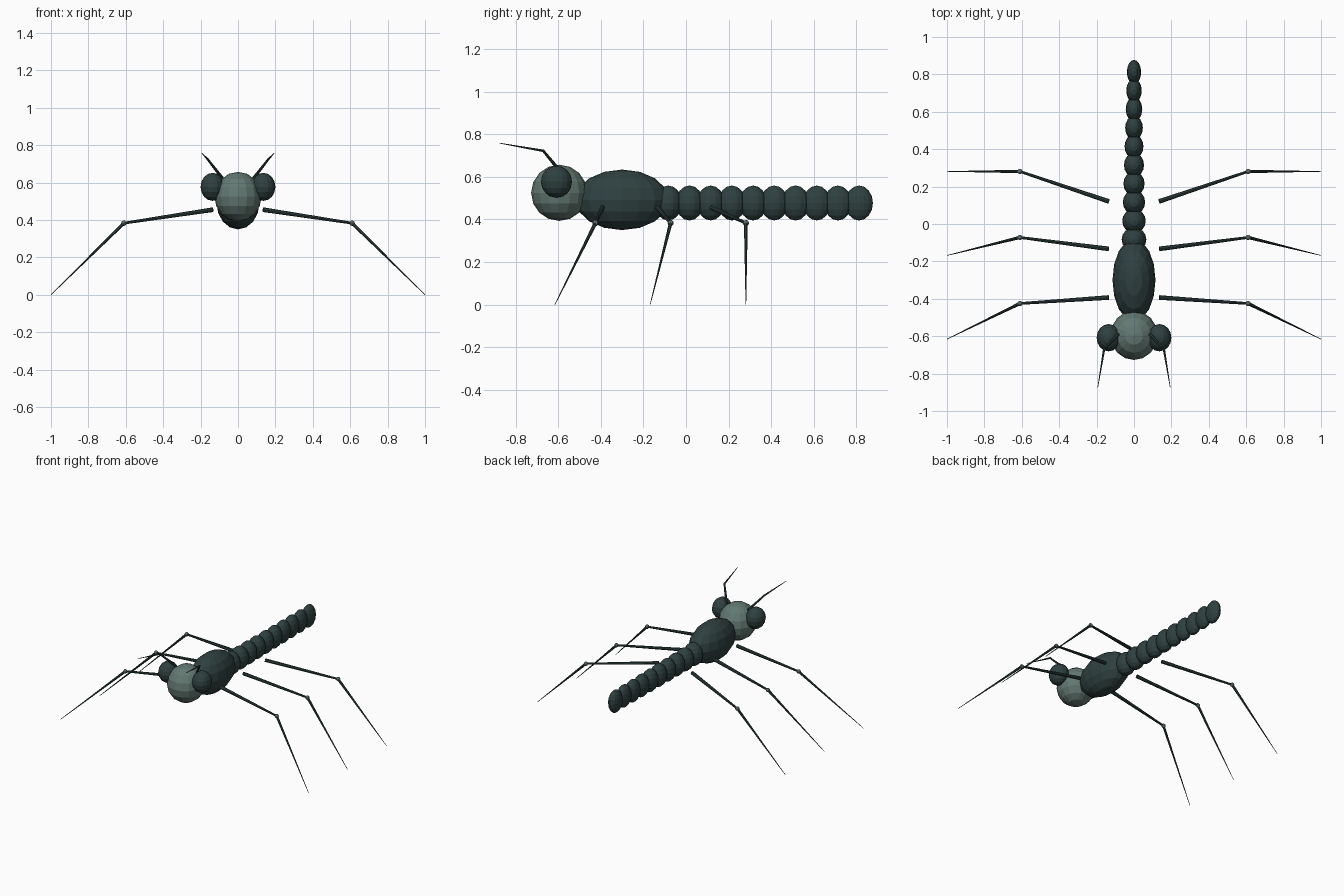
import bpy
from mathutils import Vector

if "Cube" in bpy.data.objects:
    bpy.data.objects.remove(bpy.data.objects["Cube"])


def material(name, rgb):
    m = bpy.data.materials.new(name)
    m.diffuse_color = (*rgb, 1)
    m.use_nodes = True
    m.node_tree.nodes["Principled BSDF"].inputs["Base Color"].default_value = m.diffuse_color
    return m


DARK = material("dark teal", (0.028, 0.052, 0.051))
PALE = material("grey green", (0.125, 0.190, 0.170))


def finish(name, mat):
    ob = bpy.context.object
    ob.name = name
    ob.data.materials.append(mat)
    return ob


def ball(name, loc, radii, mat, segments=16, rings=8):
    bpy.ops.mesh.primitive_uv_sphere_add(segments=segments, ring_count=rings,
                                         radius=1, location=loc)
    ob = finish(name, mat)
    ob.scale = radii
    return ob


def rod(name, a, b, r1, r2, mat, sides=8):
    a, b = Vector(a), Vector(b)
    bpy.ops.mesh.primitive_cone_add(vertices=sides, radius1=r1, radius2=r2,
                                    depth=(b - a).length, location=(a + b) / 2)
    ob = finish(name, mat)
    ob.rotation_euler = (b - a).to_track_quat('Z', 'Y').to_euler()
    return ob


# Head and thorax
ball("head", (0, -0.595, 0.525), (0.126, 0.132, 0.132), PALE)
ball("thorax", (0, -0.30, 0.492), (0.115, 0.22, 0.142), DARK)

# Tail of overlapping beads, narrowing only in width
for i in range(10):
    ball(f"tail_segment_{i + 1}", (0, -0.083 + 0.0995 * i, 0.477),
         (0.066 - 0.0031 * i, 0.065, 0.082), DARK)

# Leg joints: start y, knee y, tip y
LEGS = {"front": (-0.393, -0.425, -0.615),
        "middle": (-0.133, -0.072, -0.168),
        "rear": (0.121, 0.281, 0.281)}

for side, s in (("right", 1), ("left", -1)):
    # Eyes
    ball(f"{side}_eye", (s * 0.136, -0.608, 0.577), (0.064, 0.073, 0.075), DARK)

    # Antennae
    joint = (s * 0.16, -0.67, 0.722)
    rod(f"{side}_antenna_base", (s * 0.085, -0.59, 0.625), joint, 0.009, 0.006, DARK)
    ball(f"{side}_antenna_joint", joint, (0.007,) * 3, DARK, 8, 6)
    rod(f"{side}_antenna_tip", joint, (s * 0.194, -0.875, 0.758), 0.006, 0.0015, DARK)

    # Legs
    for leg, (y0, y1, y2) in LEGS.items():
        knee = (s * 0.61, y1, 0.383)
        rod(f"{side}_{leg}_upper_leg", (s * 0.135, y0, 0.455), knee, 0.0125, 0.007, DARK)
        ball(f"{side}_{leg}_knee", knee, (0.0145,) * 3, PALE, 8, 6)
        rod(f"{side}_{leg}_lower_leg", knee, (s * 0.999, y2, 0.001), 0.009, 0.0015, DARK)
